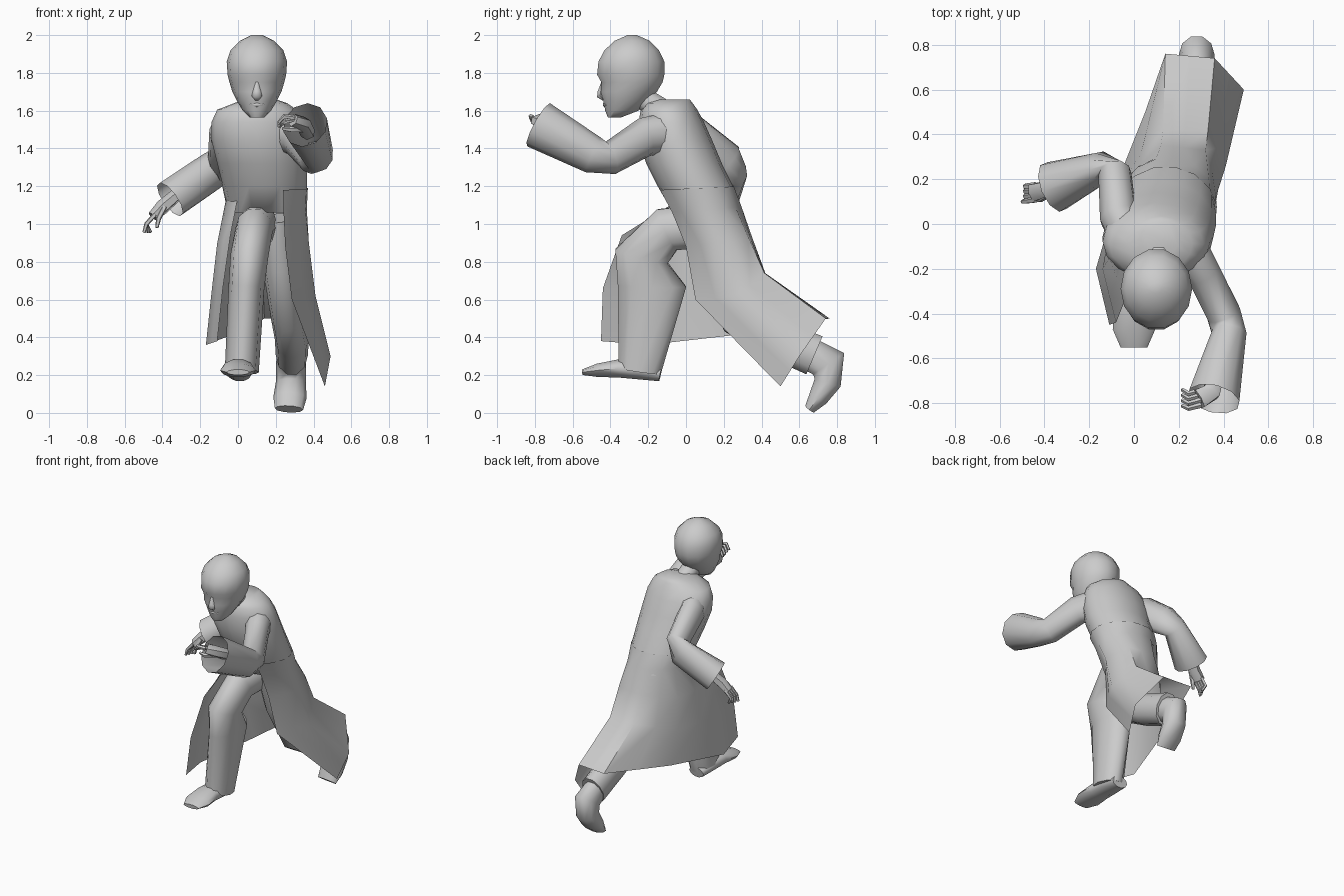
import bpy, bmesh, math
from mathutils import Vector


def finish(name, rows, closed=True, caps=(True, True)):
    """Skin consecutive rows of points into one mesh object."""
    bm = bmesh.new()
    vs = [[bm.verts.new(p) for p in r] for r in rows]
    n = len(rows[0])
    for a, b in zip(vs, vs[1:]):
        for i in range(n if closed else n - 1):
            j = (i + 1) % n
            bm.faces.new((a[i], a[j], b[j], b[i]))
    if caps[0]:
        bm.faces.new(vs[0])
    if caps[1]:
        bm.faces.new(vs[-1])
    bmesh.ops.recalc_face_normals(bm, faces=bm.faces)
    me = bpy.data.meshes.new(name)
    bm.to_mesh(me)
    bm.free()
    ob = bpy.data.objects.new(name, me)
    bpy.context.collection.objects.link(ob)
    return ob


def stack(name, levels, n=16):
    """Level ellipses: z, x min, x max, y front, y back."""
    rows = []
    for z, x0, x1, y0, y1 in levels:
        rows.append([((x0 + x1) / 2 + (x1 - x0) / 2 * math.cos(2 * math.pi * i / n),
                      (y0 + y1) / 2 + (y1 - y0) / 2 * math.sin(2 * math.pi * i / n), z)
                     for i in range(n)])
    return finish(name, rows)


def tube(name, pts, side=(1, 0, 0), n=10, caps=(True, True)):
    """Rings along a path: x, y, z, half width, half depth."""
    c = [Vector(p[:3]) for p in pts]
    rows = []
    for k, p in enumerate(pts):
        t = (c[min(k + 1, len(c) - 1)] - c[max(k - 1, 0)]).normalized()
        s = Vector(side)
        a = (s - t * s.dot(t)).normalized()
        b = t.cross(a)
        rows.append([c[k] + a * p[3] * math.cos(2 * math.pi * i / n)
                     + b * p[4] * math.sin(2 * math.pi * i / n) for i in range(n)])
    return finish(name, rows, caps=caps)


def arc(z0, z1, x0, x1, y0, y1, n=13):
    """Waist row just outside the body, right front round the back to left front."""
    out = []
    for i in range(n):
        f = i / (n - 1)
        a = math.radians(225 - 290 * f)
        out.append(Vector(((x0 + x1) / 2 + 1.03 * (x1 - x0) / 2 * math.cos(a),
                           (y0 + y1) / 2 + 1.03 * (y1 - y0) / 2 * math.sin(a),
                           z0 + (z1 - z0) * f)))
    return out


def halve(pts):
    """Insert a midpoint between neighbours."""
    p = [Vector(q) for q in pts]
    out = [p[0]]
    for a, b in zip(p, p[1:]):
        out += [(a + b) / 2, b]
    return out


# Head with chin, face features and neck
stack("head", [
    (1.565, .06, .14, -.415, -.34), (1.60, .025, .175, -.43, -.25),
    (1.65, -.005, .205, -.44, -.195), (1.70, -.03, .23, -.455, -.15),
    (1.75, -.045, .245, -.452, -.12), (1.79, -.055, .255, -.475, -.11),
    (1.86, -.06, .26, -.468, -.11), (1.92, -.04, .24, -.435, -.14),
    (1.97, .01, .19, -.38, -.19), (2.0, .07, .13, -.31, -.26)], 14)
tube("nose", [(.10, -.44, 1.75, .012, .01), (.10, -.452, 1.70, .022, .018),
              (.10, -.455, 1.678, .028, .02), (.10, -.435, 1.66, .015, .01)], n=6)
tube("mouth", [(.065, -.42, 1.63, .008, .008), (.10, -.432, 1.632, .012, .01),
               (.135, -.42, 1.63, .008, .008)], side=(0, 0, 1), n=6)
tube("neck", [(.11, -.10, 1.58, .075, .07), (.11, -.19, 1.64, .065, .065),
              (.10, -.26, 1.70, .06, .06)])

# Upper coat, leaning forward
stack("coat_body", [
    (1.06, -.05, .36, -.07, .30), (1.20, -.08, .365, -.15, .25),
    (1.32, -.11, .365, -.21, .19), (1.44, -.14, .355, -.25, .14),
    (1.54, -.14, .34, -.25, .095), (1.605, -.11, .31, -.24, .06),
    (1.64, -.02, .26, -.21, .035), (1.66, .03, .20, -.15, .02)])

# Open-fronted skirt of the coat
lower = [
    [(-.04, -.34, .94), (-.11, -.15, .90), (-.06, .18, .89), (.12, .35, .93),
     (.32, .33, .93), (.375, .15, .90), (.25, .0, .88)],
    [(-.08, -.44, .66), (-.14, -.20, .64), (-.07, .20, .67), (.13, .42, .74),
     (.33, .415, .74), (.41, .26, .62), (.285, .05, .60)],
    [(-.11, -.45, .38), (-.17, -.20, .36), (-.04, .24, .41), (.14, .76, .50),
     (.36, .74, .50), (.49, .60, .30), (.46, .50, .14)],
]
finish("coat_skirt", [arc(1.22, 1.18, -.08, .365, -.15, .25),
                      arc(1.13, 1.06, -.06, .36, -.085, .29)]
       + [halve(r) for r in lower], closed=False, caps=(False, False))

# Trouser legs: right one striding forward, left one trailing
tube("right_trouser", [(.11, .10, .99, .10, .12), (.085, -.10, .97, .10, .125),
                       (.06, -.235, .83, .10, .15), (.045, -.18, .67, .095, .19),
                       (.02, -.245, .22, .09, .118)])
tube("left_trouser", [(.20, .12, 1.03, .10, .13), (.225, .17, .78, .095, .125),
                      (.265, .29, .50, .09, .115), (.285, .48, .39, .09, .11),
                      (.285, .68, .305, .085, .115)])

# Shoes
tube("right_shoe", [(.01, -.135, .205, .06, .04), (.005, -.25, .23, .08, .055),
                    (.0, -.36, .235, .085, .05), (.0, -.47, .225, .095, .037),
                    (.0, -.55, .215, .06, .015)])
tube("left_shoe", [(.28, .64, .32, .07, .09), (.28, .755, .26, .08, .105),
                   (.28, .75, .16, .08, .075), (.275, .70, .08, .088, .055),
                   (.27, .655, .02, .075, .03)])

# Sleeves, flaring to open cuffs
up = (0, 0, 1)
tube("left_sleeve", [(.20, -.04, 1.49, .11, .10), (.31, -.22, 1.46, .105, .08),
                     (.40, -.40, 1.35, .09, .08), (.425, -.49, 1.365, .10, .08),
                     (.355, -.78, 1.525, .13, .12)], up, caps=(True, False))
tube("right_sleeve", [(.02, -.11, 1.50, .10, .10), (-.07, .03, 1.47, .11, .085),
                      (-.085, .22, 1.33, .10, .075), (-.14, .255, 1.28, .10, .07),
                      (-.36, .165, 1.13, .105, .118)], up, caps=(True, False))

# Hands: palm, curled fingers, thumb
tube("left_palm", [(.37, -.66, 1.48, .04, .04), (.345, -.75, 1.53, .04, .045),
                   (.29, -.78, 1.55, .035, .05)], up, n=6)
tube("right_palm", [(-.32, .19, 1.16, .035, .04), (-.40, .155, 1.09, .04, .04),
                    (-.45, .14, 1.04, .03, .045)], up, n=6)
for i in range(4):
    o = i - 1.5
    tube("left_finger", [(.30, -.775 + o * .022, 1.55 - o * .008, .014, .013),
                         (.245, -.79 + o * .022, 1.555 - o * .01, .013, .012),
                         (.215, -.775 + o * .024, 1.525 - o * .008, .009, .009)], up, n=5)
    tube("right_finger", [(-.44, .14 + o * .022, 1.05, .014, .013),
                          (-.485, .135 + o * .022, 1.00, .013, .012),
                          (-.48 + o * .012, .13 + o * .02, .955, .009, .009)],
         (0, 1, 0), n=5)
tube("left_thumb", [(.34, -.74, 1.50, .018, .016), (.28, -.79, 1.50, .015, .014),
                    (.235, -.78, 1.505, .009, .009)], up, n=5)
tube("right_thumb", [(-.39, .13, 1.09, .018, .016), (-.42, .11, 1.03, .015, .014),
                     (-.43, .105, .98, .009, .009)], (0, 1, 0), n=5)

# Soft shading with crisp folds
bpy.ops.object.select_all(action='SELECT')
bpy.context.view_layer.objects.active = bpy.data.objects["head"]
bpy.ops.object.shade_smooth_by_angle(angle=math.radians(60))
